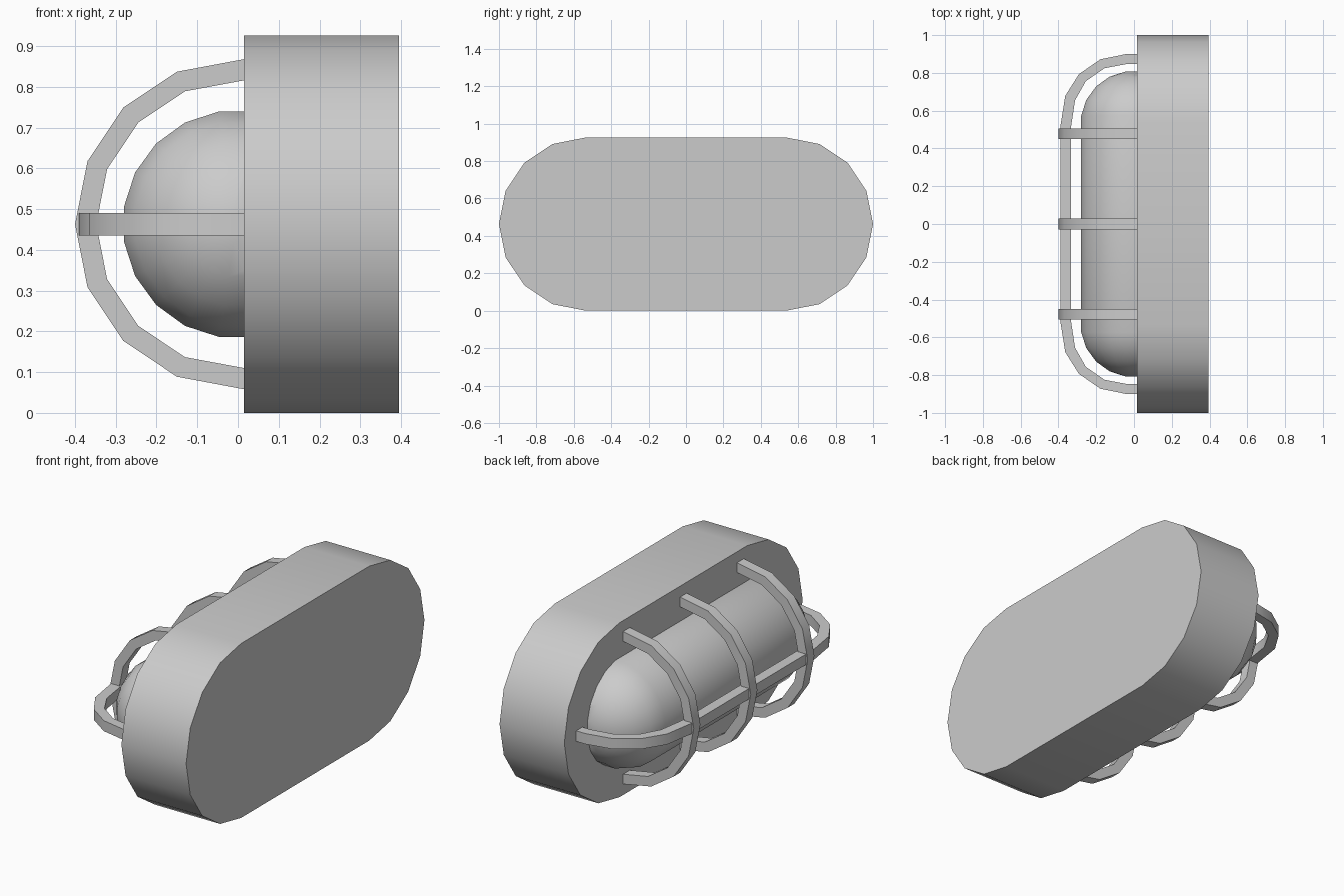
import bpy, bmesh
from math import sin, cos, radians, pi

if "Cube" in bpy.data.objects:
    bpy.data.objects.remove(bpy.data.objects["Cube"])

ZC = 0.463      # height of the lamp axis
FACE = 0.015    # x of the base's front face


def finish(bm, name):
    bmesh.ops.recalc_face_normals(bm, faces=bm.faces[:])
    me = bpy.data.meshes.new(name)
    bm.to_mesh(me)
    bm.free()
    ob = bpy.data.objects.new(name, me)
    bpy.context.collection.objects.link(ob)
    bpy.ops.object.select_all(action='DESELECT')
    ob.select_set(True)
    bpy.context.view_layer.objects.active = ob
    bpy.ops.object.shade_smooth_by_angle(angle=radians(30))
    return ob


def loft(name, rings):
    """Skin closed rings of equal length, capping both ends."""
    bm = bmesh.new()
    vs = [[bm.verts.new(p) for p in r] for r in rings]
    n = len(rings[0])
    for a, b in zip(vs, vs[1:]):
        for i in range(n):
            j = (i + 1) % n
            bm.faces.new((a[i], a[j], b[j], b[i]))
    bm.faces.new(vs[0])
    bm.faces.new(vs[-1])
    return bm, name


# Base: stadium-shaped block
outline = [(s * 0.537 + 0.463 * sin(a), ZC + 0.463 * cos(a))
           for s, start in ((1, 0), (-1, pi))
           for a in (start + k * pi / 8 for k in range(9))]
finish(*loft("base", [[(x, y, z) for y, z in outline] for x in (FACE, 0.395)]))

# Glass: capsule along y, trimmed at the base face
R = 0.28
angles = [radians(9 + 18 * k) for k in range(5)]
profile = [(0.53 + R * cos(a), R * sin(a) / sin(radians(81))) for a in angles]
profile += [(-y, r) for y, r in reversed(profile)]
rings = [[(-0.003 + r * sin(radians(9 + 18 * k)), y, ZC + r * cos(radians(9 + 18 * k)))
          for k in range(20)] for y, r in profile]
bm, name = loft("glass_cover", rings)
bmesh.ops.bisect_plane(bm, geom=bm.verts[:] + bm.edges[:] + bm.faces[:],
                       plane_co=(FACE, 0, 0), plane_no=(1, 0, 0), clear_outer=True)
finish(bm, name)

# Cage hoops: half rings in the xz plane
W = 0.028


def arc(r):
    pts = [(0.005 - r * sin(k * pi / 8), ZC + r * cos(k * pi / 8)) for k in range(9)]
    pts[0] = (FACE, pts[0][1])
    pts[-1] = (FACE, pts[-1][1])
    return pts


for i, yc in enumerate((-0.478, 0, 0.478)):
    rings = [[(ox, yc - W, oz), (ox, yc + W, oz), (ix, yc + W, iz), (ix, yc - W, iz)]
             for (ox, oz), (ix, iz) in zip(arc(0.405), arc(0.353))]
    finish(*loft(f"cage_hoop_{i + 1}", rings))

# Cage bar: long strip around the glass in the xy plane
outer = [(FACE, 0.9), (-0.04, 0.9), (-0.178, 0.872), (-0.292, 0.793), (-0.364, 0.678), (-0.39, 0.515)]
inner = [(FACE, 0.848), (-0.033, 0.848), (-0.156, 0.825), (-0.255, 0.756), (-0.312, 0.655), (-0.334, 0.51)]
outer += [(x, -y) for x, y in reversed(outer)]
inner += [(x, -y) for x, y in reversed(inner)]
rings = [[(ox, oy, ZC - W), (ox, oy, ZC + W), (ix, iy, ZC + W), (ix, iy, ZC - W)]
         for (ox, oy), (ix, iy) in zip(outer, inner)]
finish(*loft("cage_bar", rings))
